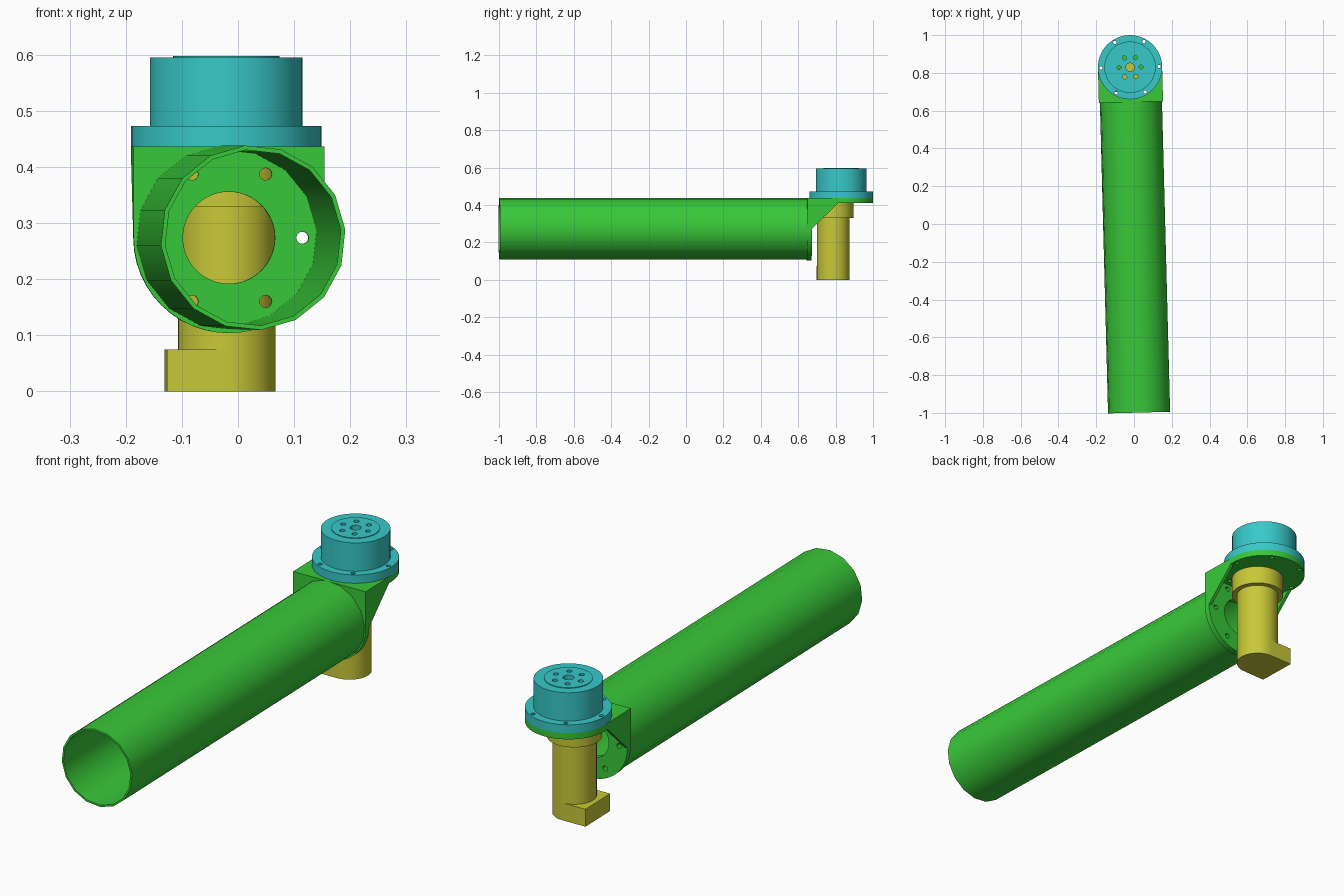
import bpy, bmesh
from math import sin, cos, pi, radians
from mathutils import Matrix

cube = bpy.data.objects.get("Cube")
if cube:
    bpy.data.objects.remove(cube, do_unlink=True)


def material(name, rgb):
    m = bpy.data.materials.new(name)
    m.use_nodes = True
    m.diffuse_color = (*rgb, 1)
    m.node_tree.nodes["Principled BSDF"].inputs["Base Color"].default_value = (*rgb, 1)
    return m


green = material("green", (0.04, 0.58, 0.04))
cyan = material("cyan", (0.04, 0.58, 0.58))
yellow = material("yellow", (0.58, 0.58, 0.04))

# The whole arm is turned slightly about the vertical axis of its hub
PLACE = Matrix.Translation((-0.021, 0.83, 0)) @ Matrix.Rotation(radians(1.5), 4, "Z")
AXES = {
    "x": Matrix(((0, 0, 1, 0), (1, 0, 0, 0), (0, 1, 0, 0), (0, 0, 0, 1))),
    "y": Matrix(((1, 0, 0, 0), (0, 0, 1, 0), (0, 1, 0, 0), (0, 0, 0, 1))),
    "z": Matrix.Identity(4),
}


def arc(cx, cy, r, start=0, end=360, n=48):
    """Points on an arc; a full turn leaves out the repeated end point."""
    count = n if end - start == 360 else n + 1
    angles = [radians(start + (end - start) * i / n) for i in range(count)]
    return [(cx + r * cos(a), cy + r * sin(a)) for a in angles]


def bolt_holes(cx, cy, ring, r):
    return [arc(cx + ring * cos(k * pi / 3), cy + ring * sin(k * pi / 3), r, n=12)
            for k in range(6)]


def extrude(name, outlines, lo, hi, mat, axis="z"):
    """Fill the outlines (inner ones become holes) and extrude along an axis."""
    curve = bpy.data.curves.new(name + "_profile", "CURVE")
    curve.dimensions = "2D"
    curve.fill_mode = "BOTH"
    curve.extrude = (hi - lo) / 2
    for points in outlines:
        spline = curve.splines.new("POLY")
        spline.points.add(len(points) - 1)
        for p, (u, v) in zip(spline.points, points):
            p.co = (u, v, 0, 1)
        spline.use_cyclic_u = True
    temp = bpy.data.objects.new(name + "_profile", curve)
    bpy.context.collection.objects.link(temp)
    graph = bpy.context.evaluated_depsgraph_get()
    mesh = bpy.data.meshes.new_from_object(temp.evaluated_get(graph))
    bpy.data.objects.remove(temp, do_unlink=True)
    mesh.transform(PLACE @ AXES[axis] @ Matrix.Translation((0, 0, (lo + hi) / 2)))
    bm = bmesh.new()
    bm.from_mesh(mesh)
    bmesh.ops.remove_doubles(bm, verts=bm.verts, dist=1e-5)
    bmesh.ops.recalc_face_normals(bm, faces=bm.faces)
    bm.to_mesh(mesh)
    bm.free()
    mesh.name = name
    mesh.materials.clear()
    mesh.materials.append(mat)
    obj = bpy.data.objects.new(name, mesh)
    bpy.context.collection.objects.link(obj)
    bpy.ops.object.select_all(action="DESELECT")
    obj.select_set(True)
    bpy.context.view_layer.objects.active = obj
    bpy.ops.object.shade_smooth_by_angle(angle=radians(30))
    return obj


R = 0.17            # bracket and flange radius
TUBE_Z = 0.274      # height of the tube axis
MOTOR_Y = -0.043    # motor sits off the hub axis
PLATE = (-0.185, -0.16)
TOP, UNDER = 0.437, 0.41

# Long hollow tube
extrude("arm_tube", [arc(0, TUBE_Z, r, 5, 365, 16) for r in (0.165, 0.157)],
        -1.829, PLATE[0], green, "y")

# Upright bracket plate: round below, square above
upright = arc(0, TUBE_Z, R, 180, 360, 24) + [(R, TOP), (-R, TOP)]
extrude("bracket_upright", [upright, arc(0, TUBE_Z, 0.082)]
        + bolt_holes(0, TUBE_Z, 0.131, 0.011), *PLATE, green, "y")

# Horizontal bracket plate: round at the back, square at the front
seat = arc(0, 0, R, 0, 180, 24) + [(-R, PLATE[1]), (R, PLATE[1])]
flange_holes = bolt_holes(0, 0, 0.154, 0.009)
extrude("bracket_seat", [seat, arc(0, MOTOR_Y, 0.066)] + flange_holes,
        UNDER, TOP, green)

# Triangular side gussets
gusset = [(PLATE[1], UNDER), (-0.02, UNDER), (PLATE[1], 0.275)]
for side, lo in (("left", R - 0.014), ("right", -R)):
    extrude(side + "_gusset", [gusset], lo, lo + 0.014, green, "x")

# Rotary hub with bolt holes
face_holes = bolt_holes(0, 0, 0.058, 0.011) + [arc(0, 0, 0.022, n=20)]
extrude("hub_flange", [arc(0, 0, R)] + flange_holes + face_holes, TOP, 0.473, cyan)
extrude("hub_body", [arc(0, 0, 0.136)] + face_holes, 0.473, 0.595, cyan)
extrude("hub_face", [arc(0, 0, 0.095)] + face_holes, 0.595, 0.598, cyan)

# Motor with collar and connector block
extrude("motor_collar", [arc(0, MOTOR_Y, 0.108)], 0.33, UNDER, yellow)
extrude("motor_body", [arc(0, MOTOR_Y, 0.087)], 0.075, 0.33, yellow)
base = arc(0, MOTOR_Y, 0.087, -90, 90, 24)
base += [(-0.109, MOTOR_Y + 0.087), (-0.109, MOTOR_Y - 0.087)]
extrude("motor_connector", [base], 0, 0.075, yellow)
